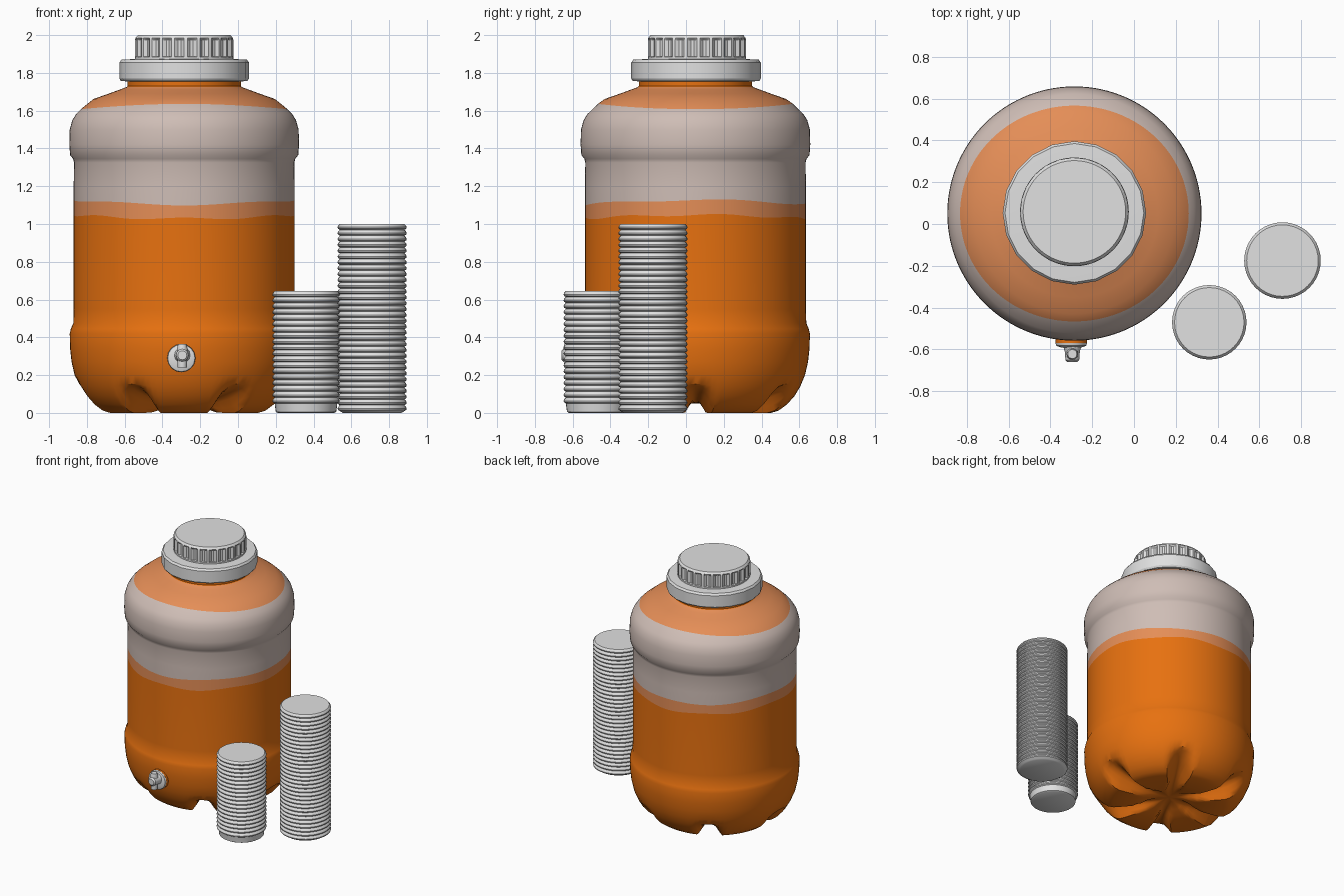
import bpy, bmesh, math

if "Cube" in bpy.data.objects:
    bpy.data.objects.remove(bpy.data.objects["Cube"])

def material(name, rgb):
    m = bpy.data.materials.new(name)
    m.diffuse_color = (*rgb, 1)
    m.use_nodes = True
    m.node_tree.nodes["Principled BSDF"].inputs["Base Color"].default_value = m.diffuse_color
    return m

ORANGE = material("orange liquid", (0.80, 0.165, 0.005))
FOAM = material("pale orange", (0.78, 0.27, 0.095))
CLEAR = material("clear plastic", (0.62, 0.51, 0.465))
WHITE = material("white plastic", (0.75, 0.75, 0.75))

def lathe(name, rings, seg, mats, shape, mat_rule=None, angle=35, loc=(0, 0, 0), rot=(0, 0, 0)):
    """Skin rings of vertices; shape(ring, angle) gives (radius, z)."""
    bm = bmesh.new()
    rows = []
    for p in rings:
        row = []
        for i in range(seg):
            a = 2 * math.pi * i / seg
            r, z = shape(p, a)
            row.append(bm.verts.new((r * math.cos(a), r * math.sin(a), z)))
        rows.append(row)
    for k in range(len(rows) - 1):
        for i in range(seg):
            j = (i + 1) % seg
            f = bm.faces.new((rows[k][i], rows[k][j], rows[k + 1][j], rows[k + 1][i]))
            f.material_index = mat_rule(k) if mat_rule else 0
    bm.faces.new(rows[0][::-1])
    bm.faces.new(rows[-1]).material_index = mat_rule(len(rows) - 2) if mat_rule else 0
    bmesh.ops.recalc_face_normals(bm, faces=bm.faces)
    me = bpy.data.meshes.new(name)
    bm.to_mesh(me)
    bm.free()
    for m in mats:
        me.materials.append(m)
    ob = bpy.data.objects.new(name, me)
    bpy.context.collection.objects.link(ob)
    ob.location, ob.rotation_euler = loc, rot
    bpy.ops.object.select_all(action='DESELECT')
    ob.select_set(True)
    bpy.context.view_layer.objects.active = ob
    bpy.ops.object.shade_smooth_by_angle(angle=math.radians(angle))
    return ob

def plain(p, a):
    return p

CX, CY = -0.285, 0.05

# Jug body: underside with six radial grooves, straight wall, domed shoulder
base = [(0.02, 0.05), (0.08, 0.045), (0.14, 0.03), (0.2, 0.012), (0.26, 0.002), (0.32, 0), (0.40, 0.0),
        (0.44, 0.012), (0.485, 0.045), (0.525, 0.09), (0.555, 0.14), (0.58, 0.2), (0.596, 0.27)]
wall = [(0.604, 0.34), (0.606, 0.42), (0.60, 0.445), (0.587, 0.475), (0.585, 0.55), (0.585, 0.98),
        "liquid", "foam", (0.585, 1.2), (0.583, 1.325), (0.588, 1.345), (0.604, 1.365), (0.608, 1.42),
        (0.606, 1.50), (0.592, 1.55), (0.572, 1.582), "dome", (0.48, 1.662), (0.40, 1.69),
        (0.34, 1.712), (0.305, 1.725), (0.30, 1.73), (0.30, 1.77)]
levels = {"liquid": lambda a: 1.038 + 0.010 * math.cos(2 * a) + 0.006 * math.sin(7 * a),
          "foam": lambda a: 1.115 + 0.012 * math.cos(2 * a) + 0.005 * math.sin(5 * a),
          "dome": lambda a: 1.622 - 0.014 * math.cos(2 * a)}
curve = [(0.585, 0.98), (0.585, 1.2), (0.572, 1.582), (0.545, 1.61), (0.515, 1.637), (0.48, 1.662)]

def body_shape(p, a):
    if isinstance(p, str):                       # wavy colour boundary
        z = levels[p](a)
        for (r0, z0), (r1, z1) in zip(curve, curve[1:]):
            if z0 <= z <= z1:
                return r0 + (r1 - r0) * (z - z0) / (z1 - z0), z
    r, z = p
    if z < 0.16 and r < 0.57:                    # groove between the feet
        d = abs((a + math.pi / 6) % (math.pi / 3) - math.pi / 6)
        width = max(0.05 / max(r, 0.05), 0.19)
        g = max(0.0, 1 - (d / width) ** 2)
        floor = 0.05 + 0.09 * (r / 0.52) ** 2
        z += max(0, floor - z) * g
    return r, z

rings = base + wall
cuts = [rings.index(n) for n in ("liquid", "foam", "dome")] + [len(rings) - 3]

def body_mat(k):
    return [0, 1, 2, 1, 0][sum(k >= c for c in cuts)]

lathe("jug_body", rings, 120, [ORANGE, FOAM, CLEAR], body_shape, body_mat, 40, (CX, CY, 0))

# Lid collar
lathe("lid_collar", [(0.30, 1.755), (0.335, 1.757), (0.343, 1.77), (0.343, 1.855), (0.332, 1.87), (0.25, 1.874)],
      20, [WHITE], plain, None, 30, (CX, CY + 0.003, 0))

# Ribbed cap
def ribbed(p, a):
    r, z, depth = p
    step = round(a / (2 * math.pi) * 96) % 4
    return (r - depth if step >= 2 else r), z

lathe("ribbed_cap", [(0.26, 1.865, 0), (0.26, 1.885, 0), (0.26, 1.887, 0.014), (0.26, 1.975, 0.014),
                     (0.258, 1.985, 0), (0.245, 2.0, 0)],
      96, [WHITE], ribbed, None, 30, (CX, CY + 0.008, 0))

# Tap: washer, flange, barrel and outlet
front = (math.pi / 2, 0, 0)
lathe("tap_washer", [(0.075, 0), (0.075, 0.035)], 20, [ORANGE], plain, None, 30, (-0.3, -0.535, 0.29), front)
lathe("tap_flange", [(0.075, 0), (0.072, 0.012), (0.05, 0.02)], 16, [WHITE], plain, None, 30, (-0.3, -0.57, 0.29), front)
lathe("tap_barrel", [(0.045, 0), (0.036, 0.03), (0.033, 0.07), (0.024, 0.08)], 12, [WHITE], plain, None, 35,
      (-0.295, -0.58, 0.305), front)
lathe("tap_outlet", [(0.024, 0), (0.028, 0.10), (0.022, 0.125)], 12, [WHITE], plain, None, 35, (-0.295, -0.622, 0.24))

# Stacks of nested cups with one lip per cup
def cup_stack(name, x, y, r, height, foot):
    n = round((height - foot) / 0.031)
    pitch = (height - foot) / n
    pts = [(r - 0.028, 0), (r - 0.018, 0.006), (r - 0.012, foot)]
    for i in range(n):
        z = foot + i * pitch
        pts += [(r - 0.002, z + 0.2 * pitch), (r, z + 0.45 * pitch), (r - 0.003, z + 0.7 * pitch)]
        pts.append((r - 0.012, z + pitch))
    lathe(name, pts, 40, [WHITE], plain, None, 35, (x, y, 0))

cup_stack("short_cup_stack", 0.36, -0.47, 0.178, 0.645, 0.05)
cup_stack("tall_cup_stack", 0.71, -0.175, 0.183, 1.0, 0.01)
